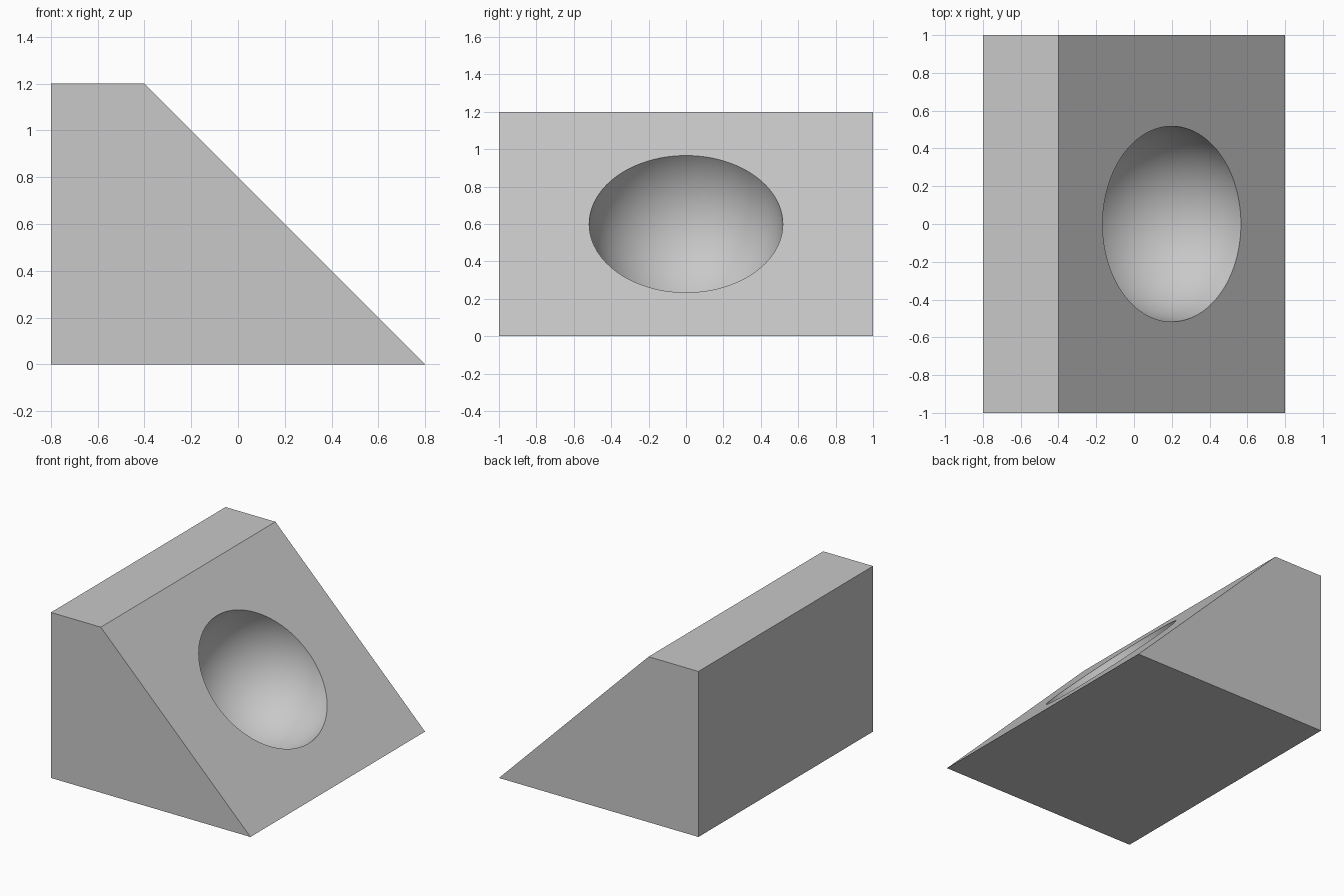
import bpy
import bmesh
import math
from mathutils import Vector

cube = bpy.data.objects.get("Cube")
if cube:
    bpy.data.objects.remove(cube, do_unlink=True)

# Single matte grey
grey = bpy.data.materials.new("light grey")
grey.use_nodes = True
colour = (0.58, 0.58, 0.58, 1)
grey.diffuse_color = colour
grey.node_tree.nodes["Principled BSDF"].inputs["Base Color"].default_value = colour


def finish(bm, name):
    bmesh.ops.recalc_face_normals(bm, faces=bm.faces)
    mesh = bpy.data.meshes.new(name)
    bm.to_mesh(mesh)
    bm.free()
    mesh.materials.append(grey)
    obj = bpy.data.objects.new(name, mesh)
    bpy.context.collection.objects.link(obj)
    return obj


# Wedge block: side profile pushed through the full depth
profile = [(-0.8, 0), (0.8, 0), (-0.4, 1.2), (-0.8, 1.2)]
bm = bmesh.new()
face = bm.faces.new([bm.verts.new((x, -1, z)) for x, z in profile])
extruded = bmesh.ops.extrude_face_region(bm, geom=[face])["geom"]
bmesh.ops.translate(bm, vec=(0, 2, 0),
                    verts=[v for v in extruded if isinstance(v, bmesh.types.BMVert)])
block = finish(bm, "wedge_block")

# Ball cutter: its axis is square to the slope, just proud of its middle
slope_normal = Vector((1, 0, 1)).normalized()
bm = bmesh.new()
bmesh.ops.create_uvsphere(bm, u_segments=96, v_segments=48, radius=0.518)
cutter = finish(bm, "bowl_cutter")
cutter.location = Vector((0.2, 0, 0.6)) + slope_normal * 0.012
cutter.rotation_euler = (0, math.radians(45), 0)
cutter.hide_render = True

# Scoop the round bowl out of the slope
scoop = block.modifiers.new("bowl", 'BOOLEAN')
scoop.operation = 'DIFFERENCE'
scoop.solver = 'EXACT'
scoop.object = cutter
bpy.ops.object.select_all(action='DESELECT')
block.select_set(True)
bpy.context.view_layer.objects.active = block
bpy.ops.object.modifier_apply(modifier=scoop.name)
bpy.data.objects.remove(cutter, do_unlink=True)

# Smooth bowl, crisp block edges
bpy.ops.object.shade_smooth_by_angle(angle=math.radians(30))
